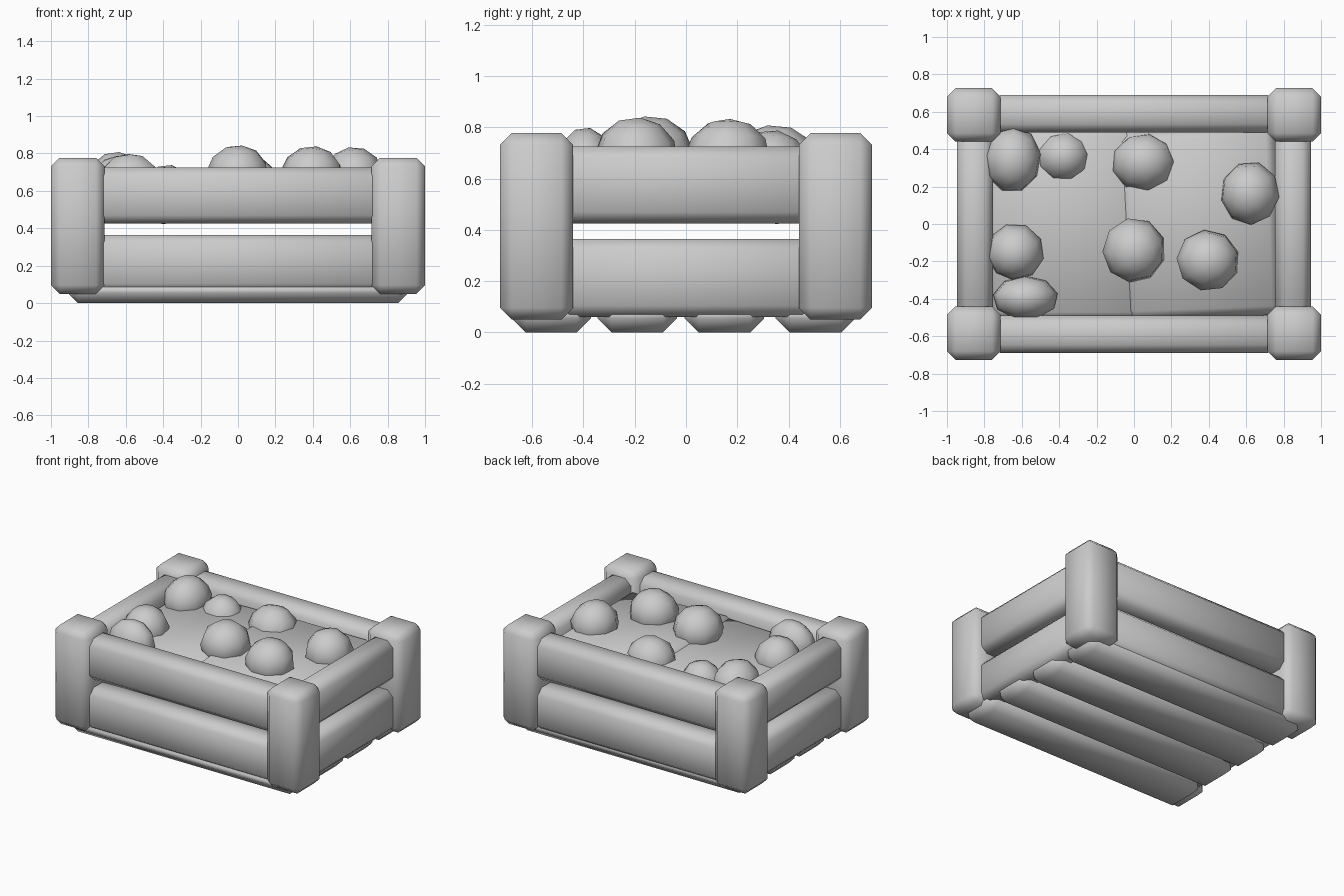
import bpy
import math

cube = bpy.data.objects.get("Cube")
if cube:
    bpy.data.objects.remove(cube, do_unlink=True)

grey = bpy.data.materials.new("plain grey")
grey.use_nodes = True
GREY = (0.6, 0.6, 0.6, 1)
grey.diffuse_color = GREY
grey.node_tree.nodes["Principled BSDF"].inputs["Base Color"].default_value = GREY


def finish(ob, name, angle):
    ob.name = name
    ob.data.materials.append(grey)
    bpy.ops.object.shade_smooth_by_angle(angle=math.radians(angle))
    return ob


def block(name, low, high, bevel, rot=(0, 0, 0)):
    """Chamfered box between two corners, with soft shading."""
    centre = [(a + b) / 2 for a, b in zip(low, high)]
    bpy.ops.mesh.primitive_cube_add(size=1, location=centre, rotation=rot)
    ob = bpy.context.object
    ob.scale = [b - a for a, b in zip(low, high)]
    bpy.ops.object.transform_apply(location=False, rotation=False, scale=True)
    mod = ob.modifiers.new("chamfer", "BEVEL")
    mod.width = bevel
    mod.segments = 1
    bpy.ops.object.modifier_apply(modifier=mod.name)
    return finish(ob, name, 60)


# Corner posts
for sx, side in ((-1, "right"), (1, "left")):
    for sy, end in ((-1, "front"), (1, "back")):
        x, y = sx * 0.857, sy * 0.583
        block(f"{end}_{side}_post", (x - 0.143, y - 0.143, 0.05),
              (x + 0.143, y + 0.143, 0.777), 0.046)

# Two rails on each of the four sides
for level, z0, z1 in (("lower", 0.06, 0.365), ("upper", 0.425, 0.725)):
    for s, end, side in ((-1, "front", "right"), (1, "back", "left")):
        block(f"{level}_{end}_rail", (-0.76, s * 0.59 - 0.1, z0),
              (0.76, s * 0.59 + 0.1, z1), 0.045)
        block(f"{level}_{side}_rail", (s * 0.85 - 0.095, -0.5, z0),
              (s * 0.85 + 0.095, 0.5, z1), 0.045)

# Floor slats
for i, y in enumerate((-0.525, -0.19, 0.15, 0.505)):
    block(f"floor_slat_{i + 1}", (-0.91, y - 0.155, 0), (0.91, y + 0.155, 0.13), 0.055)

# Two overlapping slabs of filling
block("right_filling", (-0.78, -0.51, 0.46), (0.1, 0.51, 0.64), 0.04,
      (0.02, -0.02, 0))
block("left_filling", (-0.07, -0.5, 0.46), (0.77, 0.51, 0.66), 0.05,
      (0.03, 0.02, 0.04))

# Round produce: x, y, half width, half depth, top height
produce = [
    (-0.65, 0.345, 0.155, 0.18, 0.81), (-0.38, 0.36, 0.15, 0.14, 0.74),
    (0.05, 0.33, 0.175, 0.16, 0.79), (0.62, 0.165, 0.16, 0.17, 0.835),
    (-0.635, -0.15, 0.155, 0.155, 0.79), (0, -0.14, 0.17, 0.175, 0.845),
    (0.395, -0.195, 0.17, 0.165, 0.84), (-0.58, -0.395, 0.175, 0.12, 0.8),
]
for i, (x, y, rx, ry, top) in enumerate(produce):
    bpy.ops.mesh.primitive_uv_sphere_add(segments=9, ring_count=6, radius=1,
                                         rotation=(0.15, 0.1, i * 1.3))
    ob = bpy.context.object
    bpy.ops.object.transform_apply(location=False, rotation=True, scale=False)
    ob.scale = (rx, ry, 0.16)
    ob.location = (x, y, top - 0.16)
    bpy.ops.object.transform_apply(location=False, rotation=False, scale=True)
    finish(ob, f"produce_{i + 1}", 80)
